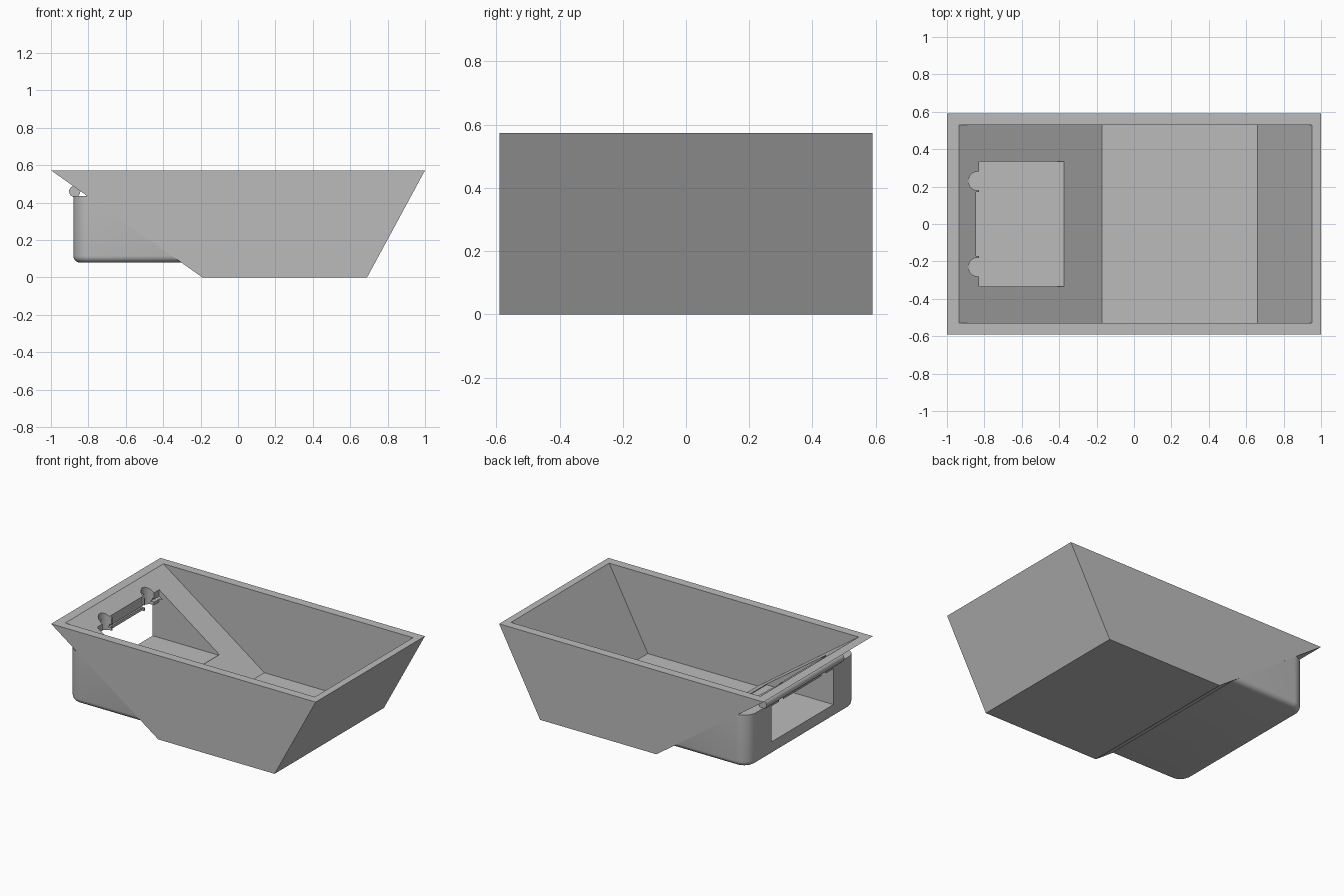
import bpy, bmesh, math
from mathutils import Matrix, Vector

cube = bpy.data.objects.get("Cube")
if cube:
    bpy.data.objects.remove(cube, do_unlink=True)

grey = bpy.data.materials.new("plain grey")
grey.use_nodes = True
colour = (0.5, 0.5, 0.5, 1)
grey.diffuse_color = colour
grey.node_tree.nodes["Principled BSDF"].inputs["Base Color"].default_value = colour


def make(name, bm):
    bmesh.ops.recalc_face_normals(bm, faces=bm.faces)
    mesh = bpy.data.meshes.new(name)
    bm.to_mesh(mesh)
    bm.free()
    mesh.materials.append(grey)
    obj = bpy.data.objects.new(name, mesh)
    bpy.context.collection.objects.link(obj)
    return obj


def prism(name, profile, half_width):
    """Extrude an x-z profile along y."""
    bm = bmesh.new()
    face = bm.faces.new([bm.verts.new((x, -half_width, z)) for x, z in profile])
    new = bmesh.ops.extrude_face_region(bm, geom=[face])["geom"]
    moved = [v for v in new if isinstance(v, bmesh.types.BMVert)]
    bmesh.ops.translate(bm, vec=(0, 2 * half_width, 0), verts=moved)
    return make(name, bm)


def block(name, x0, x1, half_width, z0, z1):
    return prism(name, [(x0, z0), (x1, z0), (x1, z1), (x0, z1)], half_width)


def rod(name, centre, radius, length, along_y=False):
    bm = bmesh.new()
    turn = Matrix.Rotation(math.pi / 2 if along_y else 0, 4, "X")
    bmesh.ops.create_cone(bm, cap_ends=True, segments=32, radius1=radius, radius2=radius,
                          depth=length, matrix=Matrix.Translation(Vector(centre)) @ turn)
    return make(name, bm)


def combine(target, tool, operation):
    """Apply a boolean and discard the tool."""
    tool.hide_render = True
    mod = target.modifiers.new("cut", "BOOLEAN")
    mod.operation = operation
    mod.solver = "EXACT"
    mod.object = tool
    bpy.context.view_layer.update()
    result = bpy.data.meshes.new_from_object(
        target.evaluated_get(bpy.context.evaluated_depsgraph_get()))
    target.modifiers.clear()
    target.data = result
    bpy.data.objects.remove(tool, do_unlink=True)


# Hopper body with sloping ends
HEIGHT = 0.573
body = prism("hopper_body", [(-0.19, 0), (0.69, 0), (1, HEIGHT), (-1, HEIGHT)], 0.59)

# Rounded spout housing under the shallow slope
END, BASE, INNER = -0.88, 0.08, -0.1
housing = block("spout_housing", END, INNER, 0.5899, BASE, 0.435)
bm = bmesh.new()
bm.from_mesh(housing.data)


def at(edge, axis, value):
    return all(abs(v.co[axis] - value) < 1e-4 for v in edge.verts)


upright = [e for e in bm.edges if at(e, 0, END) and abs(e.verts[0].co.z - e.verts[1].co.z) > 0.1]
bmesh.ops.bevel(bm, geom=upright, offset=0.09, segments=12, profile=0.5, affect="EDGES")
bottom = [e for e in bm.edges if at(e, 2, BASE) and not at(e, 0, INNER)]
bmesh.ops.bevel(bm, geom=bottom, offset=0.035, segments=6, profile=0.5, affect="EDGES")
bm.to_mesh(housing.data)
bm.free()
combine(body, housing, "UNION")

# Hinge roll above the spout mouth
combine(body, rod("hinge_roll", (-0.873, 0, 0.46), 0.03, 0.84, True), "UNION")

# Main cavity, carried past the rim along both slopes
FLOOR, TOP = 0.033, 0.7
left = lambda z: -0.125 - 1.414 * z
right = lambda z: 0.642 + 0.541 * z
combine(body, prism("cavity_cutter", [(left(FLOOR), FLOOR), (right(FLOOR), FLOOR),
                                      (right(TOP), TOP), (left(TOP), TOP)], 0.53), "DIFFERENCE")

# Spout pocket, opening through the slope and the end wall
POCKET = 0.171
combine(body, block("mouth_cutter", -1.1, -0.375, 0.335, POCKET, 0.415), "DIFFERENCE")
combine(body, block("slope_cutter", -0.83, -0.375, 0.335, POCKET, TOP), "DIFFERENCE")
combine(body, block("bar_cutter", -0.845, -0.8, 0.17, 0.3, TOP), "DIFFERENCE")

# Round finger notches on both sides of the bar
for side in (-1, 1):
    combine(body, rod("notch_cutter", (-0.835, side * 0.23, 0.5), 0.05, 0.3), "DIFFERENCE")

bpy.ops.object.select_all(action="DESELECT")
body.select_set(True)
bpy.context.view_layer.objects.active = body
bpy.ops.object.shade_smooth_by_angle(angle=math.radians(30))
